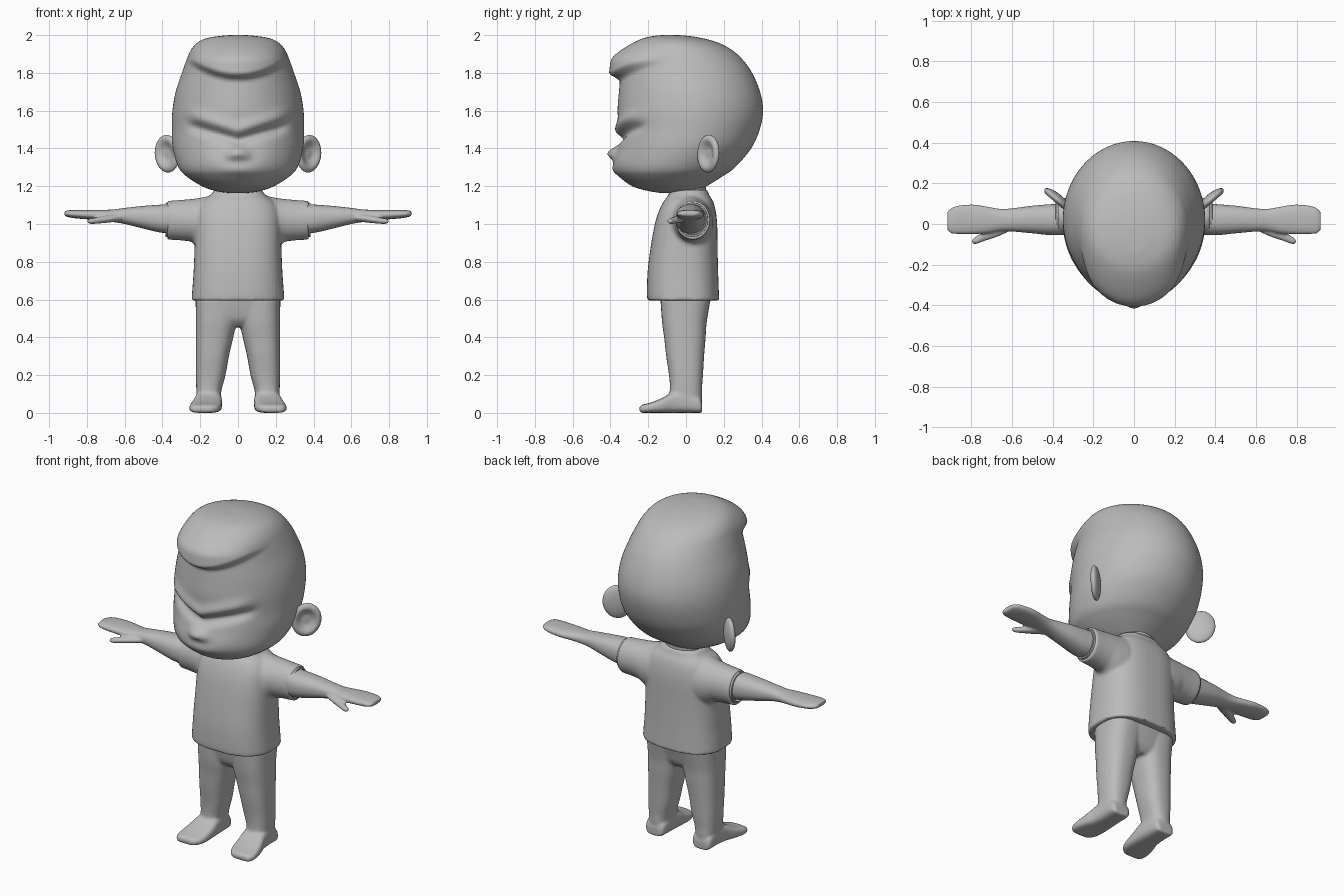
import bpy, bmesh, math
from mathutils import Vector, Matrix

clay = bpy.data.materials.new("plain grey")
clay.diffuse_color = (0.5, 0.5, 0.5, 1)


def catmull(rows, k):
    out = []
    for i in range(len(rows) - 1):
        p = [rows[max(0, min(len(rows) - 1, i + j))] for j in (-1, 0, 1, 2)]
        for s in range(k):
            t = s / k
            out.append([0.5 * (2 * b + (c - a) * t + (2 * a - 5 * b + 4 * c - d) * t * t
                               + (3 * b - a - 3 * c + d) * t ** 3) for a, b, c, d in zip(*p)])
    return out + [list(rows[-1])]


def loft(bm, rows, axis, side=1, n=32, k=4, power=2.0):
    """Rows are (position, u min, u max, v min, v max) along an axis."""
    rings = []
    for t, u0, u1, v0, v1 in (catmull(rows, k) if k > 1 else rows):
        ring = []
        for i in range(n):
            a = 2 * math.pi * i / n
            c, s = math.cos(a), math.sin(a)
            c = math.copysign(abs(c) ** (2 / power), c)
            s = math.copysign(abs(s) ** (2 / power), s)
            u, v = (u0 + u1) / 2 + c * (u1 - u0) / 2, (v0 + v1) / 2 + s * (v1 - v0) / 2
            x, y, z = {'x': (t, u, v), 'y': (u, t, v), 'z': (u, v, t)}[axis]
            ring.append(bm.verts.new((x * side, y, z)))
        rings.append(ring)
    faces = []
    for r, q in zip(rings, rings[1:]):
        for i in range(n):
            faces.append(bm.faces.new((r[i], r[(i + 1) % n], q[(i + 1) % n], q[i])))
    faces += [bm.faces.new(rings[0][::-1]), bm.faces.new(rings[-1])]
    bmesh.ops.recalc_face_normals(bm, faces=faces)


def finish(name, bm, voxel=0, smooth=3, angle=50):
    me = bpy.data.meshes.new(name)
    bm.to_mesh(me)
    bm.free()
    ob = bpy.data.objects.new(name, me)
    bpy.context.collection.objects.link(ob)
    bpy.ops.object.select_all(action='DESELECT')
    ob.select_set(True)
    bpy.context.view_layer.objects.active = ob
    if voxel:
        m = ob.modifiers.new("fuse", 'REMESH')
        m.mode, m.voxel_size = 'VOXEL', voxel
        m = ob.modifiers.new("soften", 'SMOOTH')
        m.factor, m.iterations = 0.5, smooth
        bpy.ops.object.convert(target='MESH')
    ob.data.materials.clear()
    ob.data.materials.append(clay)
    bpy.ops.object.shade_smooth_by_angle(angle=math.radians(angle))
    return ob


def step(a, b, x):
    t = max(0, min(1, (x - a) / (b - a)))
    return t * t * (3 - 2 * t)


def bump(x, w):
    return math.exp(-(x / w) ** 2)


# Head: round skull, then quiff, scowling brow, nose and mouth pushed into the front
bm = bmesh.new()
skull = [(1.165, .06, -.14, .04), (1.175, .12, -.20, .07), (1.20, .19, -.285, .11),
         (1.25, .27, -.35, .19), (1.30, .315, -.375, .26), (1.40, .345, -.365, .345),
         (1.50, .35, -.355, .39), (1.60, .347, -.362, .408), (1.70, .33, -.355, .392),
         (1.80, .297, -.345, .35), (1.87, .272, -.335, .30), (1.92, .25, -.31, .245),
         (1.96, .215, -.27, .17), (1.985, .16, -.22, .08), (1.998, .07, -.15, -.01),
         (2.0, .01, -.10, -.08)]
loft(bm, [(z, -w, w, f, b) for z, w, f, b in skull], 'z', n=112, k=7)
for v in bm.verts:
    x, y, z = v.co
    if y > 0:
        continue
    front = step(.02, .26, -y)
    ax = abs(x)
    low = 1.755 + 1.3 * x * x
    quiff = .062 * step(low, low + .045, z) * (1 - step(1.86, 1.99, z))
    temple = 1 - step(.2, .3, ax)
    d = z - (1.47 + .3 * ax)
    brow = (.022 * bump(d - .025, .04) - .035 * bump(d + .025, .03)) * temple
    cheek = .012 * bump(ax - .13, .09) * bump(z - 1.34, .06)
    nose = .048 * bump(x, .045) * bump(z - 1.375, .032)
    nose += .012 * bump(ax - .045, .02) * bump(z - 1.36, .02)
    mouth = .014 * bump(x, .1) * bump(z - 1.29, .035)
    v.co.y -= front * (quiff + brow + cheek + nose + mouth)
finish("head", bm, angle=80)

# Ears: flattened discs with a cupped front, swept backwards
for side, name in ((1, "ear_left"), (-1, "ear_right")):
    bm = bmesh.new()
    bmesh.ops.create_uvsphere(bm, u_segments=32, v_segments=24, radius=1)
    for v in bm.verts:
        r = math.hypot(v.co.x, v.co.y)
        if v.co.z > 0:
            v.co.z -= 1.1 * (1 - step(.25, .85, r))
        v.co = Vector((v.co.x * .083, v.co.y * .1, v.co.z * .028))
    out = Vector((.76, .65, 0))
    up = Vector((.12, .1, 1)).normalized()
    out = (out - up * out.dot(up)).normalized()
    rot = Matrix((out, up, out.cross(up))).transposed()
    for v in bm.verts:
        v.co = rot @ v.co + Vector((.375, .118, 1.372))
        v.co.x *= side
    bmesh.ops.recalc_face_normals(bm, faces=bm.faces[:])
    finish(name, bm, angle=80)

# Neck
bm = bmesh.new()
loft(bm, [(1.08, -.12, .12, -.09, .11), (1.16, -.11, .11, -.08, .105),
          (1.26, -.11, .11, -.08, .11)], 'z')
finish("neck", bm)

# Shirt: body and short open sleeves fused together
bm = bmesh.new()
loft(bm, [(.595, -.246, .246, -.205, .176), (.64, -.243, .243, -.207, .174),
          (.75, -.235, .235, -.203, .170), (.88, -.230, .230, -.187, .167),
          (1.0, -.228, .228, -.165, .165), (1.07, -.218, .218, -.143, .157),
          (1.12, -.19, .19, -.118, .143), (1.15, -.15, .15, -.095, .125),
          (1.18, -.125, .125, -.082, .113)], 'z', n=48, power=2.6)
for side in (1, -1):
    loft(bm, [(.08, -.08, .14, .92, 1.155), (.16, -.09, .145, .86, 1.147),
              (.21, -.078, .14, .88, 1.137), (.25, -.066, .135, .907, 1.132),
              (.31, -.058, .13, .914, 1.127), (.375, -.054, .128, .917, 1.122),
              (.376, -.034, .108, .937, 1.102), (.345, -.03, .105, .94, 1.1)],
         'x', side, k=1)
finish("shirt", bm, voxel=.0095, smooth=4)

# Sleeve cuffs
for side, name in ((1, "cuff_left"), (-1, "cuff_right")):
    bm = bmesh.new()
    loft(bm, [(.35, -.048, .118, .93, 1.115), (.384, -.046, .116, .932, 1.112),
              (.385, -.038, .108, .941, 1.104), (.365, -.035, .105, .945, 1.1)],
         'x', side, k=1)
    finish(name, bm)

# Arms with flat mitten hands and thumbs
for side, name in ((1, "arm_left"), (-1, "arm_right")):
    bm = bmesh.new()
    loft(bm, [(.28, -.05, .105, .945, 1.107), (.40, -.055, .098, .953, 1.103),
              (.50, -.046, .09, .975, 1.096), (.60, -.037, .077, 1.0, 1.085),
              (.66, -.036, .075, 1.01, 1.077), (.72, -.046, .085, 1.018, 1.075),
              (.79, -.05, .096, 1.024, 1.075), (.86, -.05, .091, 1.03, 1.075),
              (.90, -.046, .078, 1.037, 1.072), (.918, -.03, .058, 1.043, 1.067)],
         'x', side, power=2.3)
    loft(bm, [(.62, -.04, .03, 1.015, 1.055), (.68, -.066, .0, 1.008, 1.048),
              (.73, -.082, -.03, 1.003, 1.038), (.775, -.098, -.06, 1.0, 1.03),
              (.797, -.096, -.076, 1.006, 1.025)], 'x', side)
    finish(name, bm, voxel=.0065, smooth=3)

# Trousers, legs and feet fused together
bm = bmesh.new()
loft(bm, [(.455, -.10, .10, -.08, .075), (.49, -.18, .18, -.112, .1),
          (.54, -.218, .218, -.127, .115), (.63, -.226, .226, -.142, .14)],
     'z', n=40, power=2.6)
for side in (1, -1):
    loft(bm, [(.03, .095, .218, -.085, .08), (.08, .093, .219, -.09, .085),
              (.13, .085, .221, -.085, .085), (.2, .066, .223, -.09, .09),
              (.3, .048, .223, -.105, .096), (.4, .025, .223, -.116, .104),
              (.48, .008, .223, -.127, .11), (.6, -.01, .225, -.135, .13)],
         'z', side, power=2.5)
    loft(bm, [(.086, .115, .2, 0, .05), (.07, .096, .217, 0, .085),
              (0, .088, .222, 0, .12), (-.07, .085, .23, 0, .11),
              (-.12, .085, .245, 0, .082), (-.18, .09, .257, 0, .057),
              (-.225, .108, .254, 0, .045), (-.246, .14, .235, .002, .036)],
         'y', side, power=3.2)
finish("legs_and_feet", bm, voxel=.0085, smooth=3)
